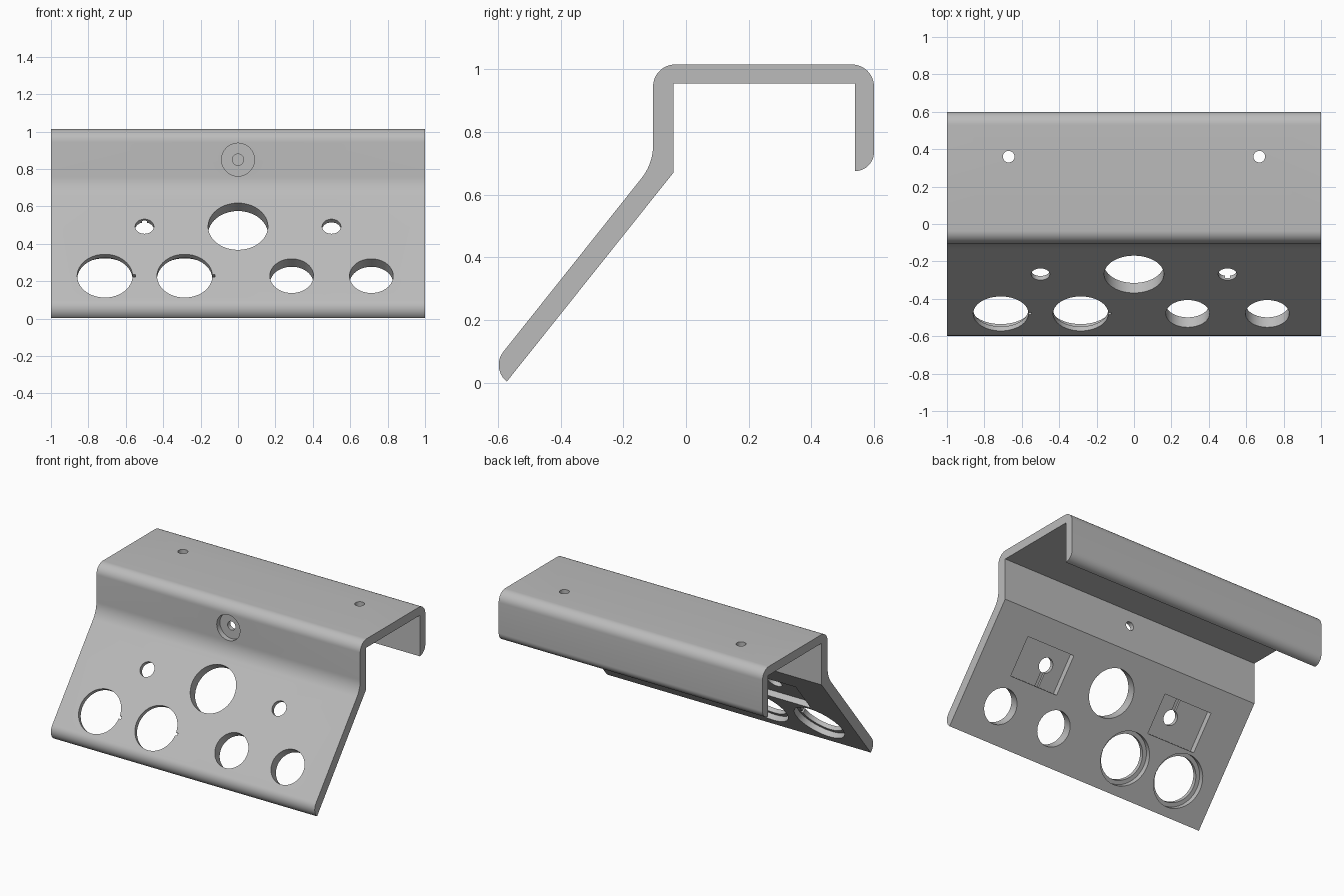
import bpy, bmesh
from math import sin, cos, radians, atan2, degrees
from mathutils import Matrix, Vector

cube = bpy.data.objects.get("Cube")
if cube:
    bpy.data.objects.remove(cube, do_unlink=True)

# Single grey finish
grey = bpy.data.materials.new("light_grey")
grey.use_nodes = True
colour = (0.5, 0.5, 0.5, 1)
grey.diffuse_color = colour
grey.node_tree.nodes["Principled BSDF"].inputs["Base Color"].default_value = colour

# Frame of the sloping panel: local x across, y up the slope, z outward
FOOT = Vector((0, -0.572, 0.003))
UP = Vector((0, 0.623, 0.782)).normalized()
OUT = Vector((1, 0, 0)).cross(UP)
T = 0.068
slope = Matrix((Vector((1, 0, 0)), UP, OUT)).transposed().to_4x4()
slope.translation = FOOT
tilt = degrees(atan2(UP.z, UP.y))


def new_object(name, bm):
    bmesh.ops.recalc_face_normals(bm, faces=bm.faces)
    mesh = bpy.data.meshes.new(name)
    bm.to_mesh(mesh)
    bm.free()
    mesh.materials.append(grey)
    obj = bpy.data.objects.new(name, mesh)
    bpy.context.collection.objects.link(obj)
    return obj


def arc(y, z, r, start, end, n=12):
    angles = [radians(start + (end - start) * i / n) for i in range(n + 1)]
    return [(y + r * cos(a), z + r * sin(a)) for a in angles]


# Bent sheet: cross-section swept across the width
toe = FOOT + UP * T
profile = [(-0.04, 0.67), (-0.04, 0.955), (0.54, 0.955)]
profile += arc(0.54, 0.735, 0.06, -90, 0)
profile += arc(0.53, 0.945, 0.07, 0, 90)
profile += arc(-0.035, 0.945, 0.07, 90, 180)
profile += arc(-0.275, 0.758, 0.17, 0, tilt - 90)
profile += arc(toe.y, toe.z, T, tilt + 90, tilt + 180)
bm = bmesh.new()
face = bm.faces.new([bm.verts.new((-1, y, z)) for y, z in profile])
swept = bmesh.ops.extrude_face_region(bm, geom=[face])["geom"]
bmesh.ops.translate(bm, vec=(2, 0, 0),
                    verts=[v for v in swept if isinstance(v, bmesh.types.BMVert)])
bracket = new_object("bent_bracket", bm)


def cut(bm):
    cutter = new_object("cutter", bm)
    cutter.hide_render = True
    mod = bracket.modifiers.new("cut", "BOOLEAN")
    mod.operation = "DIFFERENCE"
    mod.solver = "EXACT"
    mod.object = cutter
    bpy.context.view_layer.objects.active = bracket
    bpy.ops.object.modifier_apply(modifier=mod.name)
    bpy.data.objects.remove(cutter, do_unlink=True)


def bore(frame, x, y, r, low, high):
    bm = bmesh.new()
    place = frame @ Matrix.Translation((x, y, (low + high) / 2))
    bmesh.ops.create_cone(bm, cap_ends=True, segments=48, radius1=r, radius2=r,
                          depth=high - low, matrix=place)
    cut(bm)


def slot(frame, x0, x1, y0, y1, low, high):
    bm = bmesh.new()
    place = frame @ Matrix.Translation(((x0 + x1) / 2, (y0 + y1) / 2, (low + high) / 2))
    bmesh.ops.create_cube(bm, size=1, matrix=place @ Matrix.Diagonal(
        (x1 - x0, y1 - y0, high - low, 1)))
    cut(bm)


ROW, UPPER = 0.234, 0.572

# Plain holes through the sloping panel
for x, y, r in ((0, UPPER, 0.16), (0.287, ROW, 0.117), (0.713, ROW, 0.117),
                (-0.5, UPPER, 0.05), (0.5, UPPER, 0.05)):
    bore(slope, x, y, r, -0.1, 0.2)

# Large holes, counterbored behind and keyed on one side
for x in (-0.712, -0.285):
    bore(slope, x, ROW, 0.148, -0.1, 0.2)
    bore(slope, x, ROW, 0.175, -0.1, 0.038)
    slot(slope, x + 0.13, x + 0.163, ROW - 0.009, ROW + 0.009, 0.02, 0.2)

# Rear pockets around the small holes, each with a key groove
for side in (-1, 1):
    x = side * 0.55
    slot(slope, x - 0.184, x + 0.184, 0.43, 0.695, -0.05, 0.04)
    low, high = (0.431, UPPER) if side > 0 else (UPPER, 0.694)
    slot(slope, side * 0.5 - 0.014, side * 0.5 + 0.014, low, high, -0.04, 0.055)

# Counterbored screw hole in the upright wall
front = Matrix.Translation((0, -0.105, 0.85)) @ Matrix.Rotation(radians(90), 4, "X")
bore(front, 0, 0, 0.03, -0.15, 0.1)
bore(front, 0, 0, 0.088, -0.035, 0.1)

# Screw holes in the top
for x in (-0.67, 0.67):
    bore(Matrix.Translation((x, 0.36, 0.98)), 0, 0, 0.031, -0.1, 0.1)

# Smooth bends with crisp edges
bpy.ops.object.select_all(action="DESELECT")
bracket.select_set(True)
bpy.context.view_layer.objects.active = bracket
bpy.ops.object.shade_smooth_by_angle(angle=radians(25))
